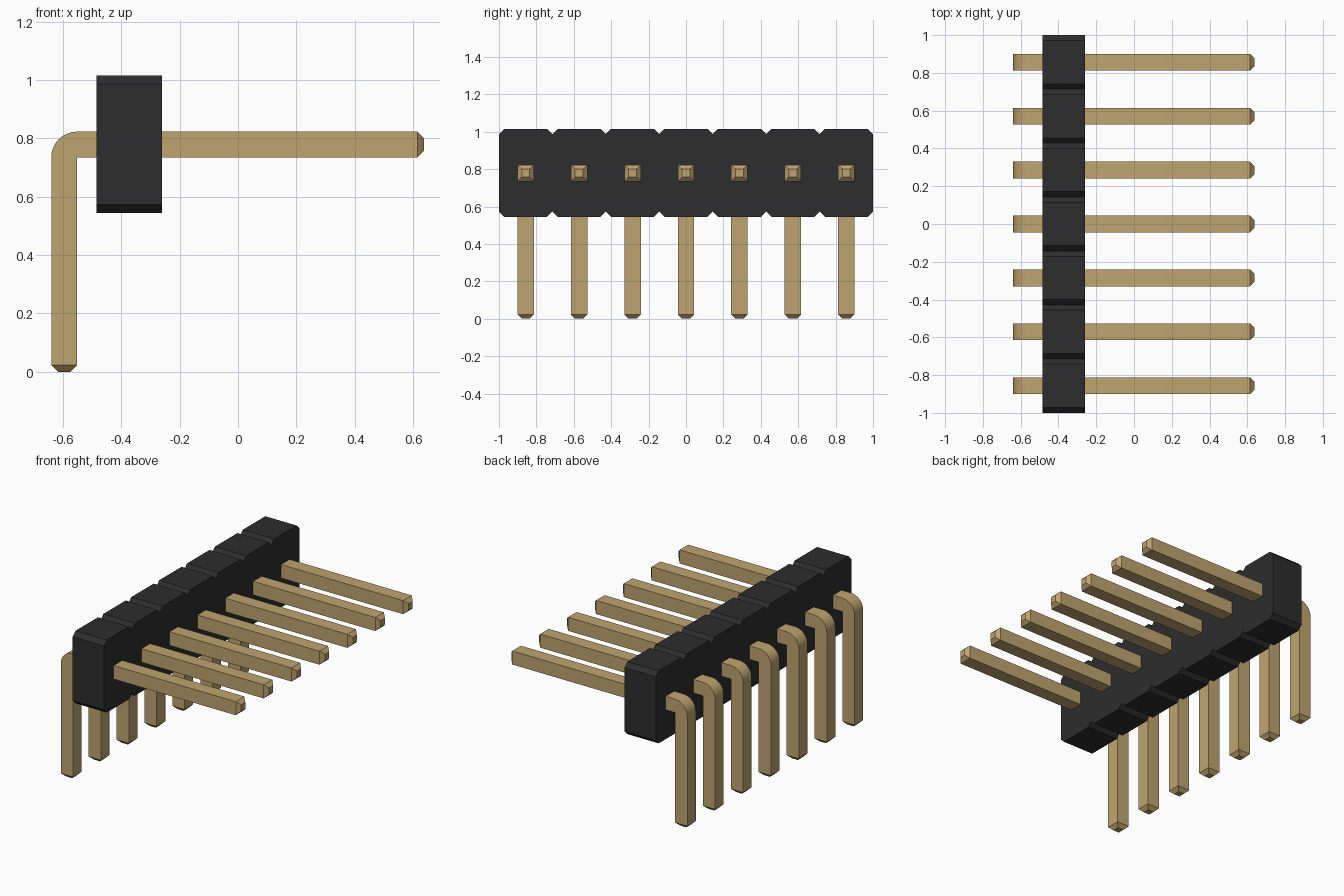
import bpy, bmesh, math

cube = bpy.data.objects.get("Cube")
if cube:
    bpy.data.objects.remove(cube, do_unlink=True)

COUNT = 7
PITCH = 2 / COUNT


def material(name, rgb, metallic=0.0):
    mat = bpy.data.materials.new(name)
    mat.use_nodes = True
    mat.diffuse_color = (*rgb, 1)
    bsdf = mat.node_tree.nodes["Principled BSDF"]
    bsdf.inputs["Base Color"].default_value = (*rgb, 1)
    return mat


def add_object(name, bm, mat):
    bmesh.ops.recalc_face_normals(bm, faces=bm.faces)
    mesh = bpy.data.meshes.new(name)
    bm.to_mesh(mesh)
    bm.free()
    mesh.materials.append(mat)
    obj = bpy.data.objects.new(name, mesh)
    bpy.context.collection.objects.link(obj)
    return obj


black = material("black plastic", (0.026, 0.026, 0.026))
gold = material("gold metal", (0.52, 0.37, 0.16))

# Housing: one notched outline across all positions, extruded along x
X0, X1, Z0, Z1, C = -0.485, -0.26, 0.545, 1.015, 0.028
top, bottom = [], []
for i in range(COUNT):
    a, b = -1 + i * PITCH, -1 + (i + 1) * PITCH
    for edge, z, s in ((top, Z1, -C), (bottom, Z0, C)):
        edge += [(a, z + s), (a + C, z), (b - C, z)]
top.append((1, Z1 - C))
bottom.append((1, Z0 + C))
bm = bmesh.new()
face = bm.faces.new([bm.verts.new((X0, y, z)) for y, z in bottom + top[::-1]])
ext = bmesh.ops.extrude_face_region(bm, geom=[face])
bmesh.ops.translate(bm, vec=(X1 - X0, 0, 0),
                    verts=[v for v in ext["geom"] if isinstance(v, bmesh.types.BMVert)])
add_object("housing", bm, black)

# Pin: square section swept down, around the bend and out to the tapered tips
W, T = 0.088, 0.023            # pin width, tip taper
XI, ZI, XE = -0.552, 0.735, 0.638   # inner corner of the bend, far tip
h = W / 2
rings = [((XI - W + T, 0), (XI - T, 0), h - T),
         ((XI - W, T), (XI, T), h)]
for k in range(9):
    t = math.pi / 2 * k / 8
    rings.append(((XI - W * math.cos(t), ZI + W * math.sin(t)), (XI, ZI), h))
rings += [((XE - T, ZI + W), (XE - T, ZI), h),
          ((XE, ZI + W - T), (XE, ZI + T), h - T)]
bm = bmesh.new()
loops = []
for (ox, oz), (ix, iz), w in rings:
    loops.append([bm.verts.new(p) for p in
                  ((ox, -w, oz), (ox, w, oz), (ix, w, iz), (ix, -w, iz))])
for r, s in zip(loops, loops[1:]):
    for j in range(4):
        n = (j + 1) % 4
        bm.faces.new((r[j], r[n], s[n], s[j]))
bm.faces.new(loops[0])
bm.faces.new(loops[-1])
bmesh.ops.remove_doubles(bm, verts=bm.verts, dist=0.0005)
pin = add_object("pin_1", bm, gold)
pin.location.y = -1 + PITCH / 2

# Smooth bend, sharp edges elsewhere
bpy.ops.object.select_all(action="DESELECT")
pin.select_set(True)
bpy.context.view_layer.objects.active = pin
bpy.ops.object.shade_smooth_by_angle(angle=math.radians(30))

# Remaining pins
for i in range(1, COUNT):
    copy = pin.copy()
    copy.name = f"pin_{i + 1}"
    copy.location.y = -1 + PITCH * (i + 0.5)
    bpy.context.collection.objects.link(copy)
